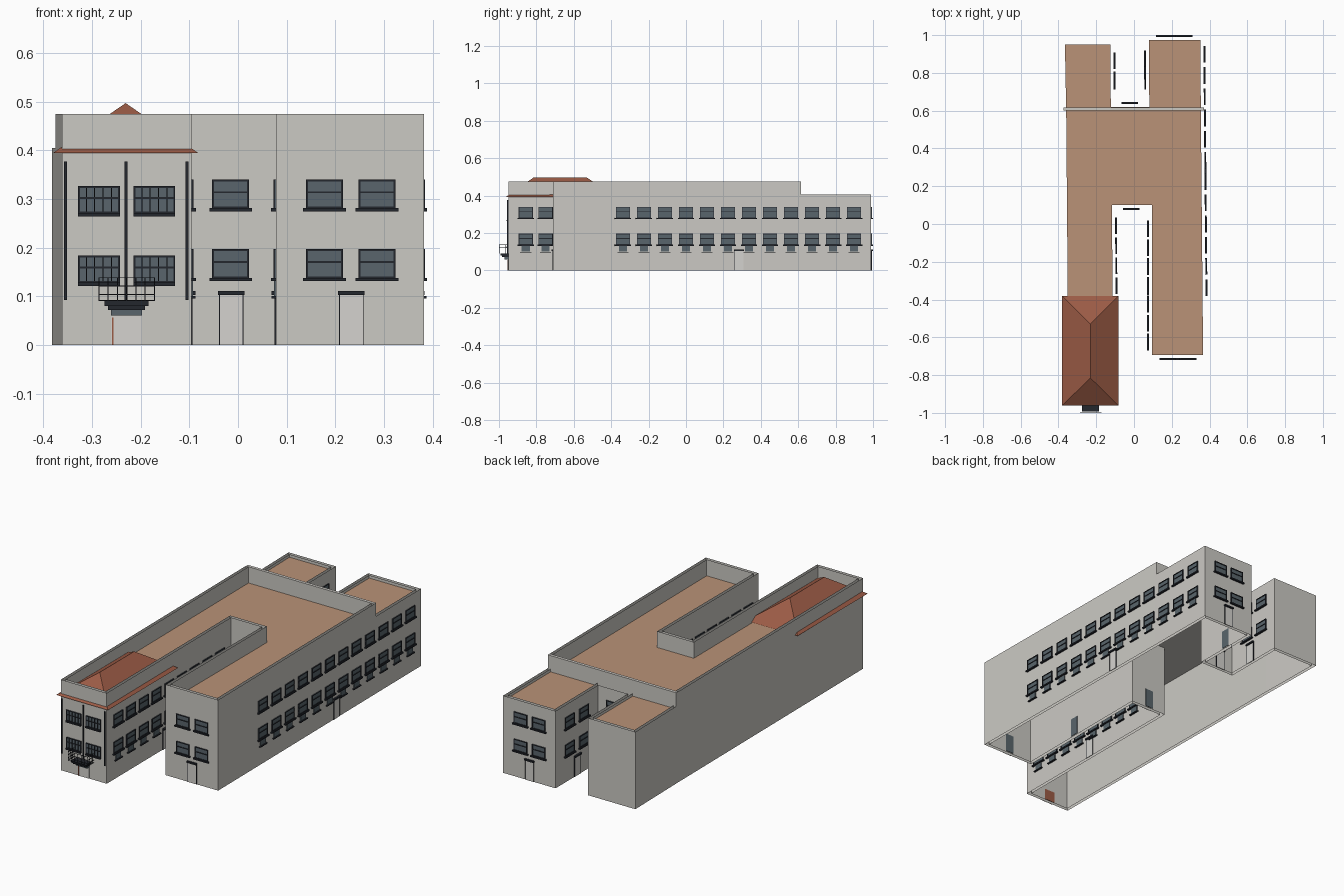
import bpy, bmesh
from mathutils import Vector

cube = bpy.data.objects.get("Cube")
if cube:
    bpy.data.objects.remove(cube, do_unlink=True)


def material(name, rgb):
    m = bpy.data.materials.new(name)
    m.use_nodes = True
    m.diffuse_color = (*rgb, 1)
    m.node_tree.nodes["Principled BSDF"].inputs["Base Color"].default_value = (*rgb, 1)
    return m


WALL = material("wall_grey", (0.6, 0.585, 0.55))
ROOF = material("roof_tan", (0.49, 0.29, 0.185))
TILE = material("tile_red", (0.33, 0.105, 0.06))
DARK = material("frame_dark", (0.017, 0.02, 0.027))
GLASS = material("window_glass", (0.1, 0.13, 0.15))
DOOR = material("door_pale", (0.66, 0.65, 0.62))

parts = {}


def part(name, mat):
    """Mesh collector for one named part."""
    if name not in parts:
        parts[name] = (bmesh.new(), mat)
    return parts[name][0]


def face(bm, points):
    bm.faces.new([bm.verts.new(p) for p in points])


# Footprint, counter-clockwise from the front corner of the -x wing
STEP_Y, ROOF_Z, HIGH, LOW, THICK = 0.6, 0.39, 0.475, 0.405, 0.016
PLAN = [Vector(p) for p in (
    (-0.362, -0.95), (-0.096, -0.95), (-0.1, 0.085), (0.08, 0.085),
    (0.078, -0.71), (0.382, -0.71), (0.37, STEP_Y), (0.367, 0.99),
    (0.063, 0.99), (0.065, 0.635), (-0.107, 0.635), (-0.108, 0.965),
    (-0.382, 0.965), (-0.375, STEP_Y))]
N = len(PLAN)
(WING_FRONT, WING_COURT, COURT_END, EAST_COURT, EAST_FRONT, EAST_SIDE,
 EAST_BACK_SIDE, EAST_BACK, BACK_COURT_EAST, BACK_COURT_END, BACK_COURT_WEST) = range(11)


def axes(i):
    t = (PLAN[(i + 1) % N] - PLAN[i]).normalized()
    return t, Vector((t.y, -t.x))


def inset(i):
    a, b = axes(i - 1)[1], axes(i)[1]
    return PLAN[i] - (a + b) * THICK / (1 + a.dot(b))


INNER = [inset(i) for i in range(N)]

# Outer and inner wall sheets, lower round the back wings
for name, ring, flip in (("outer_walls", PLAN, False), ("inner_walls", INNER, True)):
    bm = part(name, WALL)
    for i in range(N):
        p, q = ring[i], ring[(i + 1) % N]
        top = LOW if 6 <= i <= 12 else HIGH
        quad = [(*p, 0), (*q, 0), (*q, top), (*p, top)]
        face(bm, quad[::-1] if flip else quad)

# Flat roof and ceiling below it
face(part("flat_roof", ROOF), [(*p, ROOF_Z) for p in INNER])
face(part("ceiling", WALL), [(*p, ROOF_Z - 0.005) for p in reversed(INNER)])


def block(bm, o, t, n, u, d, z):
    """Box spanning u along the wall, d out of it and z upward."""
    v = [[[bm.verts.new((*(o + t * a + n * b), c)) for c in z] for b in d] for a in u]
    for q in ((0, 1, 3, 2), (4, 6, 7, 5), (0, 4, 5, 1), (2, 3, 7, 6), (0, 2, 6, 4), (1, 5, 7, 3)):
        bm.faces.new([v[k >> 2][(k >> 1) & 1][k & 1] for k in q])


def spot(wall, coord):
    """Point, tangent and normal on a wall at an x or y coordinate."""
    t, n = axes(wall)
    k = 0 if abs(t.x) > abs(t.y) else 1
    p = PLAN[wall]
    return p + t * ((coord - p[k]) / t[k]), t, n


def window(wall, coord, z, w=0.076, h=0.06, bars=0, sill=0.088, vent=False):
    s = spot(wall, coord)
    r, f = w / 2, 0.004
    block(part("window_panes", GLASS), *s, (-r, r), (0, 0.002), (z, z + h))
    frame = part("window_frames", DARK)
    for a in (-r, r - f):
        block(frame, *s, (a, a + f), (0, 0.005), (z, z + h))
    for c in (z, z + h * 0.53, z + h - f):
        block(frame, *s, (-r, r), (0, 0.005), (c, c + f))
    for k in range(bars):
        a = -r + w * (k + 1) / (bars + 1)
        block(frame, *s, (a - 0.001, a + 0.001), (0, 0.006), (z, z + h))
    block(part("window_sills", DARK), *s, (-sill / 2, sill / 2), (0, 0.01), (z - 0.006, z + 0.001))
    if vent:
        block(part("vent_panes", GLASS), *s, (-0.022, 0.022), (0, 0.004), (z - 0.036, z - 0.006))
        block(part("vent_ledges", DARK), *s, (-0.03, 0.03), (0, 0.009), (z - 0.042, z - 0.037))


def window_pair(wall, coord, vent=False):
    window(wall, coord, 0.28)
    window(wall, coord, 0.137, vent=vent)


def door(wall, coord, w=0.047, h=0.103):
    s = spot(wall, coord)
    r = w / 2
    block(part("door_leaves", DOOR), *s, (-r, r), (0, 0.002), (0, h))
    block(part("door_inner_panes", GLASS), *s, (-r, r), (-THICK - 0.003, -THICK - 0.001), (0.005, h))
    for a in (-r - 0.002, r):
        block(part("door_jambs", DARK), *s, (a, a + 0.002), (0, 0.004), (0, h))
    block(part("door_lintels", DARK), *s, (-r - 0.004, r + 0.004), (0, 0.01), (h, h + 0.008))


# Window rows
for k in range(12):
    y = -0.337 + 0.1123 * k
    window_pair(EAST_SIDE if y < STEP_Y else EAST_BACK_SIDE, y, vent=True)
for k in range(9):
    window_pair(WING_COURT, -0.857 + 0.106 * k, vent=True)
for k in range(7):
    window_pair(EAST_COURT, -0.625 + 0.1 * k, vent=True)
for wall, spots in ((EAST_FRONT, (0.178, 0.286)), (EAST_BACK, (0.16, 0.265)),
                    (COURT_END, (-0.015,)), (BACK_COURT_END, (-0.022,)),
                    (BACK_COURT_EAST, (0.755, 0.875)), (BACK_COURT_WEST, (0.755, 0.865))):
    for c in spots:
        window_pair(wall, c)
for x in (-0.286, -0.172):
    for z in (0.27, 0.127):
        window(WING_FRONT, x, z, w=0.086, h=0.057, bars=4, sill=0.086)

# Doors
for wall, c in ((EAST_FRONT, 0.233), (COURT_END, -0.014), (EAST_SIDE, 0.283),
                (EAST_COURT, -0.35), (WING_COURT, -0.46), (EAST_BACK, 0.213),
                (BACK_COURT_END, -0.03), (BACK_COURT_EAST, 0.81), (BACK_COURT_WEST, 0.78)):
    door(wall, c)

# Main entrance under the balcony
entry = spot(WING_FRONT, -0.229)
block(part("entrance_door", DOOR), *entry, (-0.032, 0.032), (0, 0.002), (0, 0.06))
block(part("entrance_jamb", TILE), *entry, (-0.03, -0.027), (0, 0.004), (0, 0.056))
block(part("entrance_inner_door", TILE), *entry, (-0.03, 0.03), (-0.02, -0.018), (0, 0.058))
block(part("entrance_fanlight", GLASS), *entry, (-0.032, 0.032), (0, 0.02), (0.06, 0.072))

# Balcony slab and railing
slab = part("balcony_slab", DARK)
block(slab, *entry, (-0.038, 0.038), (0, 0.034), (0.072, 0.08))
block(slab, *entry, (-0.045, 0.045), (0, 0.042), (0.08, 0.09))
rail = part("balcony_railing", DARK)
R, OUT, B = 0.058, 0.05, 0.002
for z in (0.09, 0.103, 0.12, 0.137):
    block(rail, *entry, (-R, R), (OUT - B, OUT), (z, z + B))
    for a in (-R, R - B):
        block(rail, *entry, (a, a + B), (0, OUT), (z, z + B))
for k in range(7):
    a = -R + (2 * R - B) * k / 6
    block(rail, *entry, (a, a + B), (OUT - B, OUT), (0.09, 0.139))
for a in (-R, R - B):
    for d in (0.012, 0.03):
        block(rail, *entry, (a, a + B), (d, d + B), (0.09, 0.139))

# Drainpipes on the wing front
for x in (-0.355, -0.23, -0.105):
    block(part("drainpipes", DARK), *spot(WING_FRONT, x), (-0.003, 0.003), (0, 0.006), (0.092, 0.377))

# Parapet wall across the step in height
X, Y = Vector((1, 0)), Vector((0, 1))
block(part("cross_parapet", WALL), Vector((0, STEP_Y)), X, Y,
      (-0.374, 0.37), (0, 0.016), (ROOF_Z, HIGH))

# Hipped tile roof over the wing front
x0, x1, y0, y1, ez = -0.381, -0.081, -0.962, -0.38, 0.394
ridge = [(-0.231, -0.815, 0.497), (-0.231, -0.53, 0.497)]
eave = [(x0, y0, ez), (x1, y0, ez), (x1, y1, ez), (x0, y1, ez)]
hip = part("hipped_roof", TILE)
face(hip, [eave[0], eave[1], ridge[0]])
face(hip, [eave[1], eave[2], ridge[1], ridge[0]])
face(hip, [eave[2], eave[3], ridge[1]])
face(hip, [eave[3], eave[0], ridge[0], ridge[1]])
face(hip, eave[::-1])

# Turn every collected part into an object
for name, (bm, mat) in parts.items():
    if name not in ("outer_walls", "inner_walls", "flat_roof", "ceiling"):
        bmesh.ops.remove_doubles(bm, verts=bm.verts, dist=1e-6)
        bmesh.ops.recalc_face_normals(bm, faces=bm.faces)
    mesh = bpy.data.meshes.new(name)
    bm.to_mesh(mesh)
    bm.free()
    mesh.materials.append(mat)
    bpy.context.scene.collection.objects.link(bpy.data.objects.new(name, mesh))
